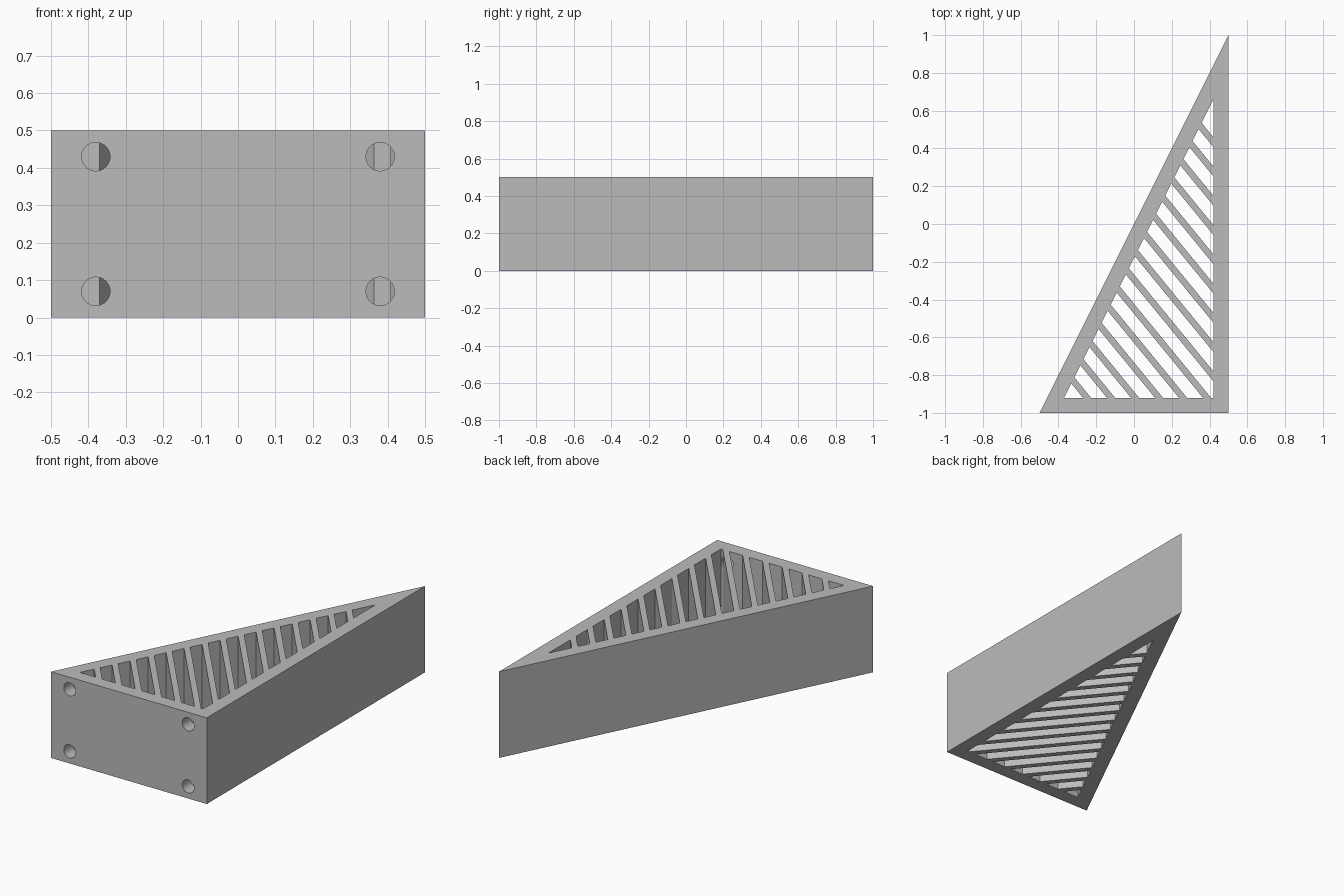
import bpy, bmesh, math
from mathutils import Vector, Matrix

cube = bpy.data.objects.get("Cube")
if cube:
    bpy.data.objects.remove(cube, do_unlink=True)

HEIGHT = 0.5
WALL = 0.08
PITCH, RIB = 0.127, 0.043      # measured along the front wall
SLOPE = 1.22                   # steepness of the ribs
RIB_START = 0.408              # back edge of the rib nearest the corner
INNER_FRONT = -1 + WALL

grey = bpy.data.materials.new("light_grey")
grey.use_nodes = True
colour = (0.5, 0.5, 0.5, 1)
grey.diffuse_color = colour
grey.node_tree.nodes["Principled BSDF"].inputs["Base Color"].default_value = colour


def make_object(name, bm):
    bmesh.ops.recalc_face_normals(bm, faces=bm.faces)
    mesh = bpy.data.meshes.new(name)
    bm.to_mesh(mesh)
    bm.free()
    mesh.materials.append(grey)
    obj = bpy.data.objects.new(name, mesh)
    bpy.context.collection.objects.link(obj)
    return obj


def add_prism(bm, corners, bottom, top):
    low = [bm.verts.new((x, y, bottom)) for x, y in corners]
    high = [bm.verts.new((x, y, top)) for x, y in corners]
    bm.faces.new(low[::-1])
    bm.faces.new(high)
    for i in range(len(low)):
        j = (i + 1) % len(low)
        bm.faces.new((low[i], low[j], high[j], high[i]))


def clip(corners, front_x, keep_behind):
    """Keep the part of a polygon on one side of a rib edge."""
    def side(p):
        d = (p[1] - INNER_FRONT) + SLOPE * (p[0] - front_x)
        return d if keep_behind else -d
    out = []
    for a, b in zip(corners, corners[1:] + corners[:1]):
        da, db = side(a), side(b)
        if da >= 0:
            out.append(a)
        if da * db < 0:
            out.append(tuple(Vector(a).lerp(Vector(b), da / (da - db))))
    return out


# Solid wedge
bm = bmesh.new()
add_prism(bm, [(-0.5, -1), (0.5, -1), (0.5, 1)], 0, HEIGHT)
wedge = make_object("ribbed_wedge", bm)

# Slots between the diagonal ribs
inner_x = 0.5 - WALL
shift = WALL * math.sqrt(5)
inner = [((INNER_FRONT + shift) / 2, INNER_FRONT),
         (inner_x, INNER_FRONT), (inner_x, 2 * inner_x - shift)]
bm = bmesh.new()
first, last = -6, 9
for k in range(first, last + 1):
    slot = inner
    if k > first:
        slot = clip(slot, RIB_START + k * PITCH, True)
    if k < last:
        slot = clip(slot, RIB_START + (k + 1) * PITCH - RIB, False)
    if len(slot) > 2:
        add_prism(bm, slot, -0.1, HEIGHT + 0.1)
slots = make_object("slot_cutter", bm)

# Four round screw holes through the front wall
bm = bmesh.new()
depth = 0.2
for x in (-0.38, 0.38):
    for z in (0.07, HEIGHT - 0.07):
        place = Matrix.Translation((x, INNER_FRONT + 0.001 - depth / 2, z))
        bmesh.ops.create_cone(bm, cap_ends=True, segments=40, radius1=0.038,
                              radius2=0.038, depth=depth,
                              matrix=place @ Matrix.Rotation(math.pi / 2, 4, 'X'))
holes = make_object("hole_cutter", bm)

for cutter in (slots, holes):
    mod = wedge.modifiers.new(cutter.name, 'BOOLEAN')
    mod.operation = 'DIFFERENCE'
    mod.solver = 'EXACT'
    mod.object = cutter
    cutter.hide_render = True
    cutter.display_type = 'WIRE'

# Apply the cuts and smooth only the round hole walls
bpy.ops.object.select_all(action='DESELECT')
wedge.select_set(True)
bpy.context.view_layer.objects.active = wedge
for mod in list(wedge.modifiers):
    bpy.ops.object.modifier_apply(modifier=mod.name)
for cutter in (slots, holes):
    bpy.data.objects.remove(cutter, do_unlink=True)
bpy.ops.object.shade_smooth_by_angle(angle=math.radians(25))
